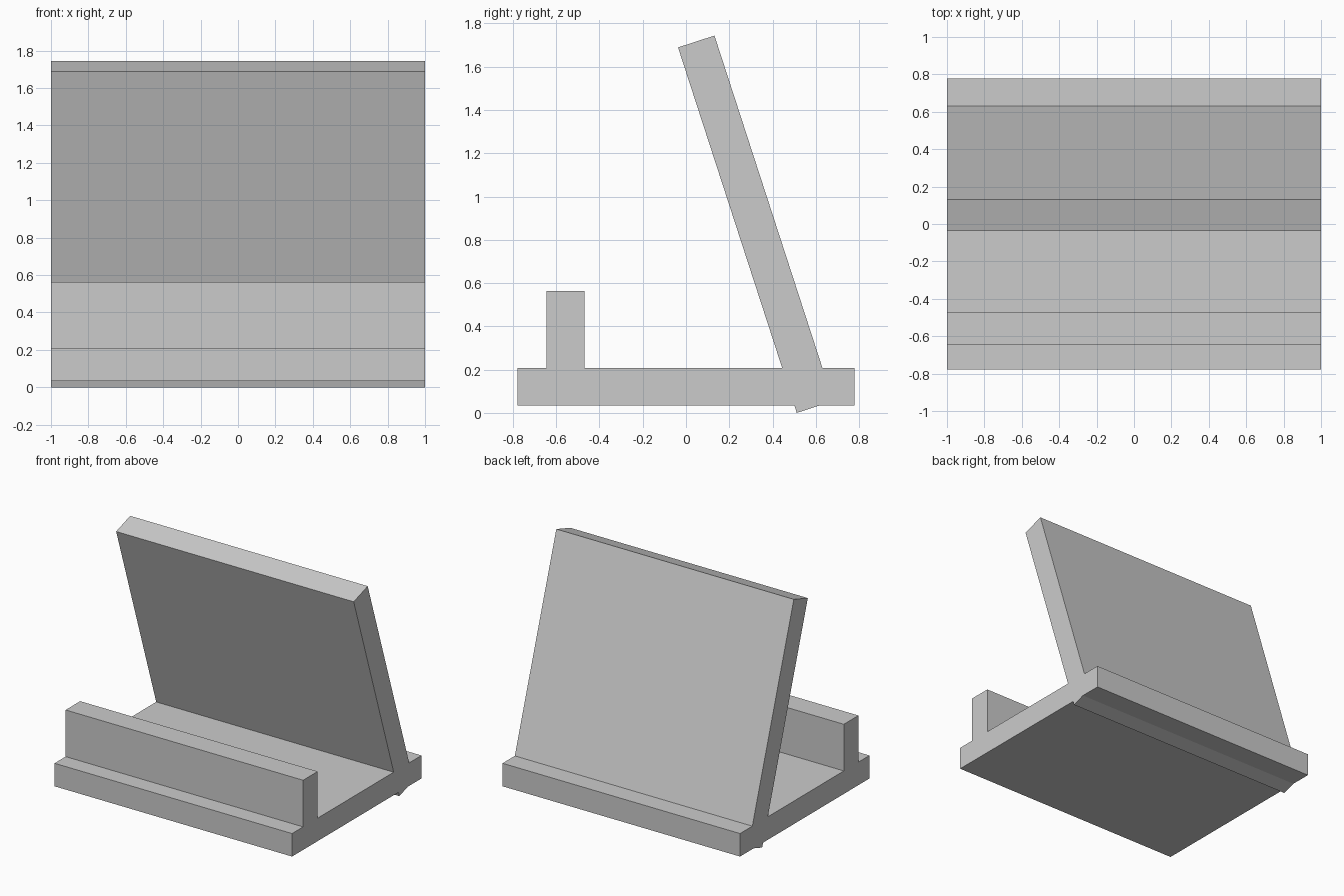
import bpy, bmesh
from math import radians, sin, cos
from mathutils import Vector

cube = bpy.data.objects.get("Cube")
if cube:
    bpy.data.objects.remove(cube, do_unlink=True)

# Main dimensions
WIDTH = 2.0
HALF_DEPTH = 0.778
BASE_BOTTOM, BASE_TOP = 0.033, 0.208
LIP_FRONT, LIP_BACK, LIP_TOP = -0.645, -0.47, 0.563
THICKNESS, PANEL_LENGTH, LEAN = 0.177, 1.776, radians(18)

# Leaning panel: directions along and across it, and its corners in (y, z)
along = Vector((-sin(LEAN), cos(LEAN)))
across = Vector((cos(LEAN), sin(LEAN)))
foot = Vector((0.512, 0.0))
front_top = foot + along * PANEL_LENGTH
back_top = front_top + across * THICKNESS


def slide(start, direction, z):
    """Point where a line through start reaches height z."""
    return start + direction * ((z - start.y) / direction.y)


# Side outline: base, front lip and leaning panel fused into one body
outline = [
    (-HALF_DEPTH, BASE_BOTTOM),
    slide(foot, along, BASE_BOTTOM),
    foot,
    slide(foot, across, BASE_BOTTOM),
    (HALF_DEPTH, BASE_BOTTOM),
    (HALF_DEPTH, BASE_TOP),
    slide(back_top, along, BASE_TOP),
    back_top,
    front_top,
    slide(foot, along, BASE_TOP),
    (LIP_BACK, BASE_TOP),
    (LIP_BACK, LIP_TOP),
    (LIP_FRONT, LIP_TOP),
    (LIP_FRONT, BASE_TOP),
    (-HALF_DEPTH, BASE_TOP),
]

# Extrude the outline across the full width
bm = bmesh.new()
side = bm.faces.new([bm.verts.new((-WIDTH / 2, y, z)) for y, z in outline])
extruded = bmesh.ops.extrude_face_region(bm, geom=[side], use_keep_orig=True)
moved = [v for v in extruded["geom"] if isinstance(v, bmesh.types.BMVert)]
bmesh.ops.translate(bm, verts=moved, vec=(WIDTH, 0, 0))
bmesh.ops.recalc_face_normals(bm, faces=bm.faces)
mesh = bpy.data.meshes.new("desk_stand")
bm.to_mesh(mesh)
bm.free()

stand = bpy.data.objects.new("desk_stand", mesh)
bpy.context.collection.objects.link(stand)

# Plain grey plastic
grey = bpy.data.materials.new("light_grey")
grey.use_nodes = True
colour = (0.6, 0.6, 0.6, 1)
grey.diffuse_color = colour
grey.node_tree.nodes["Principled BSDF"].inputs["Base Color"].default_value = colour
mesh.materials.append(grey)
